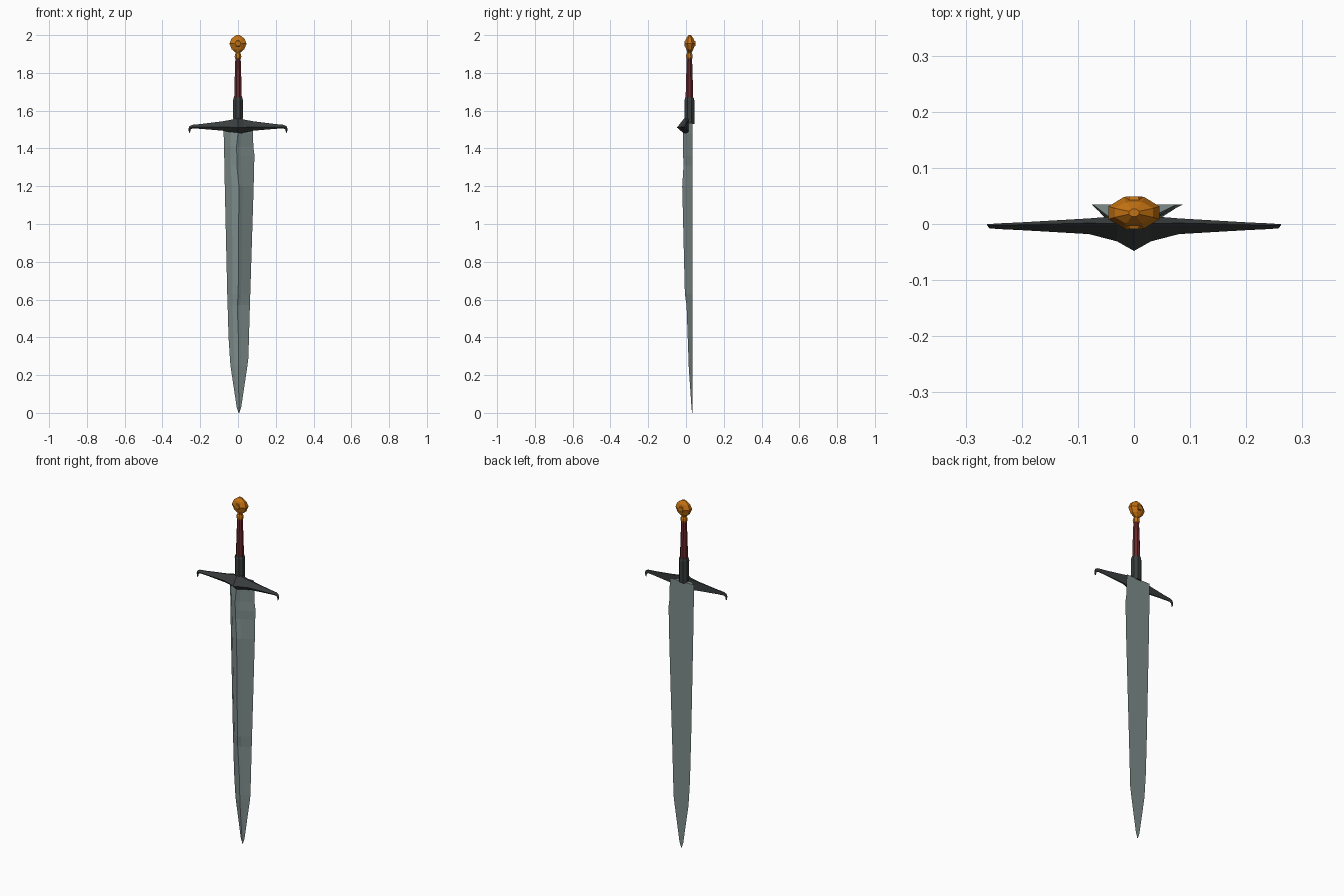
import bpy, bmesh, math


def material(name, rgb):
    m = bpy.data.materials.new(name)
    m.diffuse_color = (*rgb, 1)
    return m


STEEL = material("grey steel", (0.21, 0.27, 0.26))
IRON = material("dark iron", (0.042, 0.047, 0.047))
LEATHER = material("red leather", (0.14, 0.022, 0.024))
GOLD = material("orange gold", (0.56, 0.17, 0.006))


def loft(name, rings, mat):
    """Skin a list of equal-length point rings and cap both ends."""
    bm = bmesh.new()
    loops = [[bm.verts.new(p) for p in r] for r in rings]
    n = len(rings[0])
    for a, b in zip(loops, loops[1:]):
        for i in range(n):
            j = (i + 1) % n
            bm.faces.new((a[i], a[j], b[j], b[i]))
    bm.faces.new(loops[0])
    bm.faces.new(loops[-1])
    bmesh.ops.remove_doubles(bm, verts=bm.verts, dist=1e-5)
    bmesh.ops.recalc_face_normals(bm, faces=bm.faces)
    me = bpy.data.meshes.new(name)
    bm.to_mesh(me)
    bm.free()
    me.materials.append(mat)
    ob = bpy.data.objects.new(name, me)
    bpy.context.collection.objects.link(ob)
    return ob


def turned(name, profile, mat, sides, y=0.018):
    """Loft elliptical rings given as (z, x radius, y radius)."""
    rings = []
    for z, rx, ry in profile:
        angles = [math.tau * (i + 0.5) / sides for i in range(sides)]
        rings.append([(rx * math.cos(a), y + ry * math.sin(a), z) for a in angles])
    return loft(name, rings, mat)


# Blade: flat back, worn ridge on the front; z, left, right, ridge x, ridge y
BACK = 0.035
blade = []
for z, xl, xr, xc, yc in [(0.0, 0.003, 0.007, 0.005, 0.032),
                          (0.03, -0.007, 0.017, 0.005, 0.029),
                          (0.25, -0.040, 0.050, 0.002, 0.014),
                          (0.29, -0.043, 0.055, 0.002, 0.013),
                          (0.40, -0.050, 0.058, 0.002, 0.009),
                          (0.57, -0.055, 0.063, -0.004, 0.003),
                          (0.63, -0.057, 0.065, 0.001, -0.006),
                          (1.20, -0.070, 0.083, 0.005, -0.020),
                          (1.31, -0.072, 0.085, -0.006, -0.013),
                          (1.36, -0.073, 0.088, -0.006, -0.015),
                          (1.41, -0.074, 0.081, -0.008, -0.016),
                          (1.48, -0.076, 0.080, 0.0, -0.015),
                          (1.535, -0.074, 0.076, 0.0, -0.005)]:
    d = BACK - yc
    blade.append([(xl, BACK, z),
                  (xc + 0.5 * (xl - xc), BACK - 0.7 * d, z),
                  (xc, yc, z),
                  (xc + 0.24 * (xr - xc), BACK - 0.72 * d, z),
                  (xr, BACK, z)])
loft("blade", blade, STEEL)

# Crossguard half: top x, z; bottom x, z; front y, back y
half = [(0.0, 1.567, 0.0, 1.473, -0.048, 0.016),
        (0.03, 1.553, 0.03, 1.484, -0.031, 0.014),
        (0.08, 1.544, 0.08, 1.494, -0.018, 0.010),
        (0.20, 1.529, 0.20, 1.504, -0.011, 0.003),
        (0.243, 1.525, 0.240, 1.506, -0.009, 0.001),
        (0.257, 1.518, 0.249, 1.502, -0.008, 0.0),
        (0.262, 1.505, 0.252, 1.495, -0.008, 0.0),
        (0.260, 1.486, 0.254, 1.482, -0.007, -0.001)]


def guard_ring(s, side):
    tx, tz, bx, bz, yf, yb = s
    mx, mz = (tx + bx) / 2, (tz + bz) / 2 - 0.1 * (tz - bz)
    ym = yf + 0.7 * (yb - yf)
    pts = [(tx, yb, tz), (tx, ym, tz), (mx, yf, mz), (bx, ym, bz), (bx, yb, bz)]
    return [(side * x, y, z) for x, y, z in pts]


loft("crossguard", [guard_ring(s, -1) for s in reversed(half)]
     + [guard_ring(s, 1) for s in half[1:]], IRON)

# Collar, grip and pommel stacked on the hilt axis
turned("collar", [(1.53, 0.027, 0.028), (1.655, 0.028, 0.028),
                  (1.67, 0.024, 0.024)], IRON, 8)
turned("grip", [(1.66, 0.022, 0.022), (1.77, 0.019, 0.019),
                (1.885, 0.015, 0.015)], LEATHER, 8)
turned("pommel_neck", [(1.875, 0.016, 0.016), (1.885, 0.019, 0.019),
                       (1.898, 0.018, 0.018), (1.905, 0.013, 0.013),
                       (1.93, 0.017, 0.016)], GOLD, 8)
turned("pommel", [(1.908, 0.014, 0.010), (1.925, 0.036, 0.021),
                  (1.955, 0.049, 0.030), (1.982, 0.037, 0.021),
                  (2.0, 0.010, 0.007)], GOLD, 8, 0.02)

# Round boss on the front and back of the pommel
for side in (-1, 1):
    loft("pommel_boss", [[(r * math.cos(math.tau * i / 6), 0.02 + side * d,
                           1.955 + r * math.sin(math.tau * i / 6)) for i in range(6)]
                         for d, r in ((0.015, 0.022), (0.029, 0.015))], GOLD)
